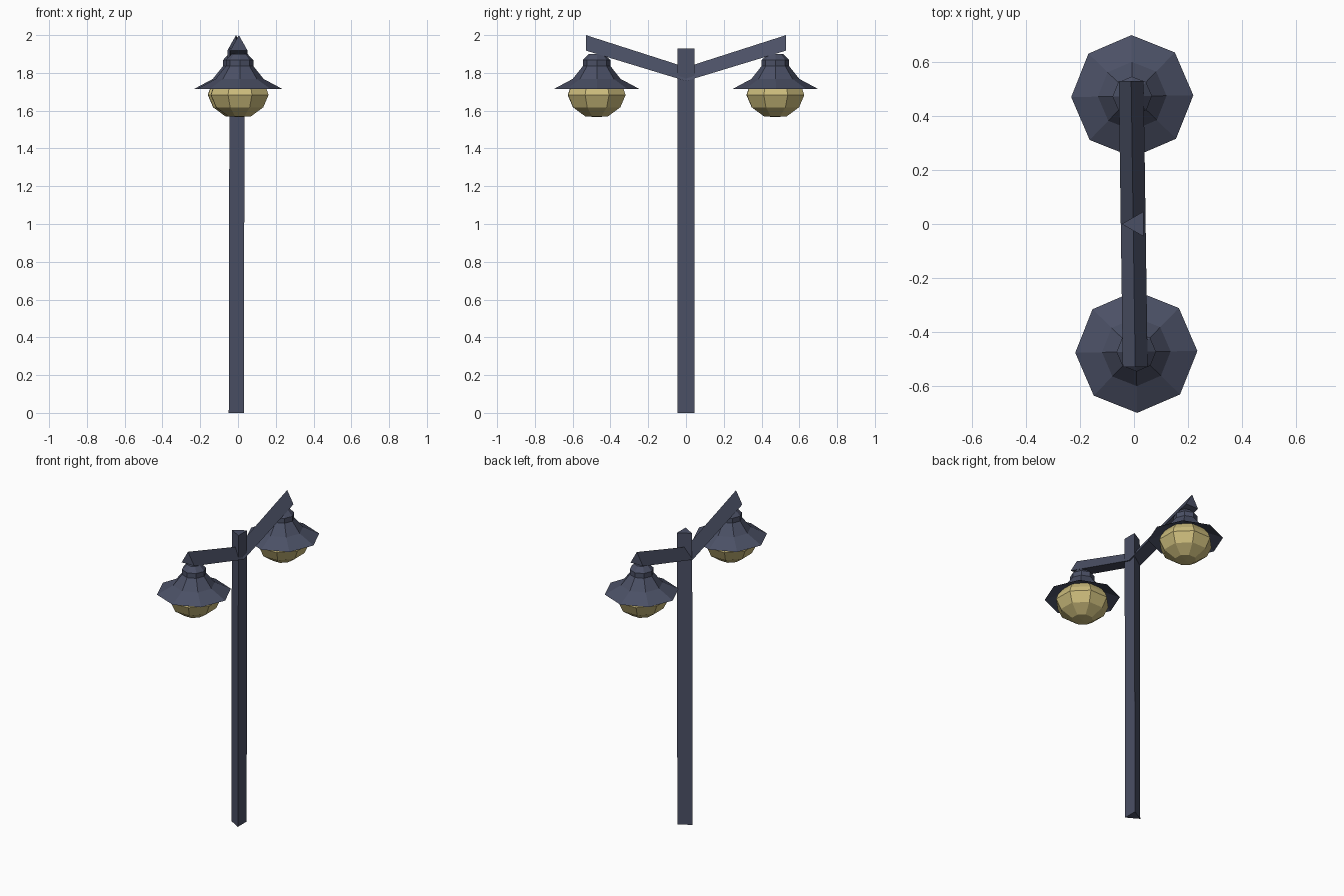
import bpy, bmesh, math
from mathutils import Vector

if "Cube" in bpy.data.objects:
    bpy.data.objects.remove(bpy.data.objects["Cube"])


def material(name, color):
    m = bpy.data.materials.new(name)
    m.diffuse_color = (*color, 1)
    m.use_nodes = True
    m.node_tree.nodes["Principled BSDF"].inputs["Base Color"].default_value = m.diffuse_color
    return m


METAL = material("dark_metal", (0.07, 0.08, 0.13))
GLASS = material("warm_glass", (0.60, 0.50, 0.20))


def make(name, bm, mat):
    bmesh.ops.recalc_face_normals(bm, faces=bm.faces)
    me = bpy.data.meshes.new(name)
    bm.to_mesh(me)
    bm.free()
    me.materials.append(mat)
    ob = bpy.data.objects.new(name, me)
    bpy.context.collection.objects.link(ob)
    return ob


def prism(name, start, end, mat):
    """Solid between two matching end polygons."""
    bm = bmesh.new()
    a = [bm.verts.new(p) for p in start]
    b = [bm.verts.new(p) for p in end]
    bm.faces.new(a)
    bm.faces.new(b[::-1])
    for i in range(len(a)):
        j = (i + 1) % len(a)
        bm.faces.new((a[i], a[j], b[j], b[i]))
    return make(name, bm, mat)


def lathe(name, profile, sides, turn, centre, mat):
    """Faceted revolve of (radius, z) points; radius 0 becomes a pole."""
    bm = bmesh.new()
    rings = []
    for r, z in profile:
        n = 1 if r == 0 else sides
        rings.append([bm.verts.new((centre[0] + r * math.cos(turn + k * math.tau / sides),
                                    centre[1] + r * math.sin(turn + k * math.tau / sides), z))
                      for k in range(n)])
    for a, b in zip(rings, rings[1:]):
        for k in range(sides):
            j = (k + 1) % sides
            if len(a) == 1:
                bm.faces.new((a[0], b[j], b[k]))
            elif len(b) == 1:
                bm.faces.new((a[k], a[j], b[0]))
            else:
                bm.faces.new((a[k], a[j], b[j], b[k]))
    return make(name, bm, mat)


# Three-sided post, one edge towards -x
def post_section(dx, z):
    return [(-0.049 + dx, 0, z), (0.031 + dx, -0.046, z), (0.031 + dx, 0.046, z)]


prism("post", post_section(0, 0), post_section(0.004, 1.93), METAL)


# Three-sided arm sections with the ridge on top and vertical ends
def arm_section(x, y, low, high):
    return [(x - 0.046, y, low), (x + 0.046, y, low), (x, y, high)]


SHADE = [(0, 1.90), (0.042, 1.90), (0.073, 1.868), (0.073, 1.836), (0.127, 1.768),
         (0.226, 1.715), (0.12, 1.758), (0, 1.765)]
GLOBE = [(0, 1.76), (0.125, 1.755), (0.153, 1.716), (0.165, 1.683),
         (0.135, 1.618), (0.065, 1.570), (0, 1.566)]

for side, s in (("front", -1), ("back", 1)):
    x = -0.0075 * s
    prism(side + "_arm",
          arm_section(-0.003, 0, 1.757, 1.83),
          arm_section(x - 0.003, 0.53 * s, 1.918, 2.0), METAL)
    # Hanging lamp: octagonal shade with a faceted glass globe
    centre = (x + 0.001, 0.473 * s)
    lathe(side + "_lamp_shade", SHADE, 8, math.radians(0.8), centre, METAL)
    lathe(side + "_lamp_globe", GLOBE, 8, math.radians(22.5 + 0.8), centre, GLASS)
